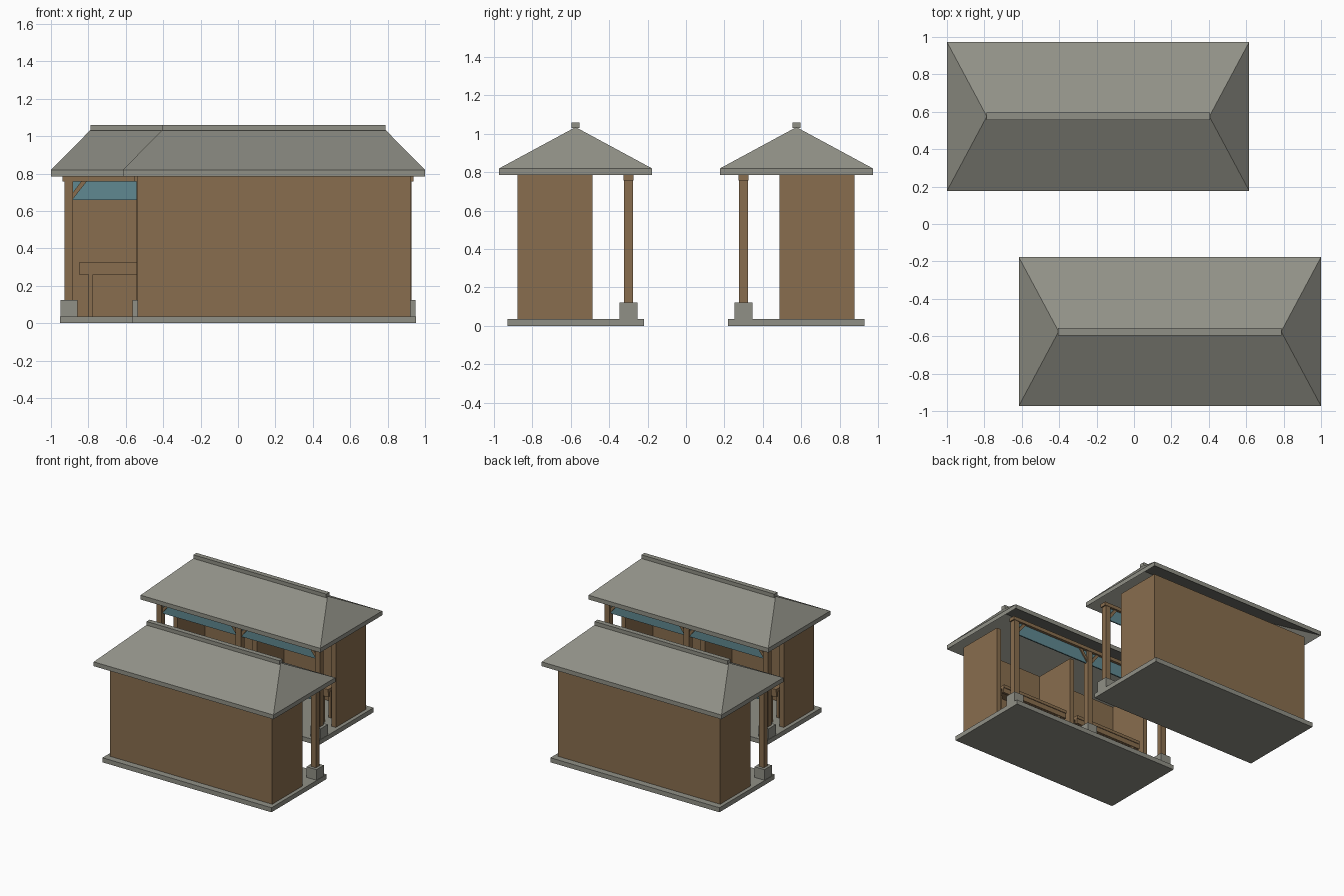
import bpy, bmesh, math

if "Cube" in bpy.data.objects:
    bpy.data.objects.remove(bpy.data.objects["Cube"])


def material(name, rgb):
    m = bpy.data.materials.new(name)
    m.diffuse_color = (*rgb, 1)
    m.use_nodes = True
    m.node_tree.nodes["Principled BSDF"].inputs["Base Color"].default_value = m.diffuse_color
    return m


STONE = material("stone grey", (0.28, 0.28, 0.24))
WOOD = material("brown wood", (0.25, 0.155, 0.077))
TEAL = material("teal cloth", (0.115, 0.25, 0.285))

# Both halls are the same, the second one turned half way round
HALLS = [("back", (-0.192, 0.575, 0), 0), ("front", (0.192, -0.575, 0), math.pi)]


def add(name, bm, mat):
    bmesh.ops.recalc_face_normals(bm, faces=bm.faces)
    mesh = bpy.data.meshes.new(name)
    bm.to_mesh(mesh)
    bm.free()
    mesh.materials.append(mat)
    for side, loc, turn in HALLS:
        ob = bpy.data.objects.new(f"{side}_{name}", mesh)
        ob.location = loc
        ob.rotation_euler.z = turn
        bpy.context.collection.objects.link(ob)


def box(name, x, y, z, mat):
    bm = bmesh.new()
    bmesh.ops.create_cube(bm, size=1)
    for v in bm.verts:
        for i, (lo, hi) in enumerate((x, y, z)):
            v.co[i] = lo if v.co[i] < 0 else hi
    add(name, bm, mat)


def prism(name, profile, y, mat):
    # extrude an x-z outline along y
    bm = bmesh.new()
    face = bm.faces.new([bm.verts.new((px, y[0], pz)) for px, pz in profile])
    new = bmesh.ops.extrude_face_region(bm, geom=[face])["geom"]
    for v in new:
        if isinstance(v, bmesh.types.BMVert):
            v.co.y = y[1]
    add(name, bm, mat)


def hip_roof(name, hx, hy, ridge, eave, top, thick, mat):
    # hollow hipped shell with vertical eave edge
    bm = bmesh.new()
    rims = []
    for dz in (0, -thick):
        c = [bm.verts.new((sx * hx, sy * hy, eave + dz))
             for sx, sy in ((-1, -1), (1, -1), (1, 1), (-1, 1))]
        r = [bm.verts.new((s * ridge, 0, top + dz)) for s in (-1, 1)]
        for f in ((c[0], c[1], r[1], r[0]), (c[1], c[2], r[1]),
                  (c[2], c[3], r[0], r[1]), (c[3], c[0], r[0])):
            bm.faces.new(f)
        rims.append(c)
    for i in range(4):
        j = (i + 1) % 4
        bm.faces.new((rims[0][i], rims[0][j], rims[1][j], rims[1][i]))
    add(name, bm, mat)


# Floor slab, roof and ridge
box("floor_slab", (-0.76, 0.76), (-0.355, 0.355), (0, 0.037), STONE)
hip_roof("roof", 0.808, 0.398, 0.595, 0.82, 1.035, 0.035, STONE)
box("ridge_cap", (-0.597, 0.597), (-0.02, 0.02), (1.03, 1.06), STONE)

# Walls: back, two ends and a partition
Z = (0.037, 0.785)
box("back_wall", (-0.73, 0.73), (0.265, 0.302), Z, WOOD)
box("left_wall", (-0.73, -0.692), (-0.087, 0.265), Z, WOOD)
box("right_wall", (0.692, 0.73), (-0.087, 0.265), Z, WOOD)
box("partition_wall", (-0.019, 0.019), (-0.087, 0.265), Z, WOOD)

# Open front: posts on stone feet under a beam
PY = -0.275
box("front_beam", (-0.745, 0.745), (PY - 0.026, PY + 0.026), (0.758, 0.787), WOOD)
for n, px in enumerate((-0.712, 0, 0.712), 1):
    box(f"post_foot_{n}", (px - 0.045, px + 0.045), (PY - 0.047, PY + 0.047),
        (0.037, 0.123), STONE)
    box(f"post_{n}", (px - 0.023, px + 0.023), (PY - 0.023, PY + 0.023),
        (0.12, 0.76), WOOD)
    for s in (-1, 1):
        if abs(px + s * 0.1) < 0.72:
            x0 = px + s * 0.022
            prism(f"brace_{n}_{'right' if s > 0 else 'left'}",
                  [(x0, 0.665), (x0, 0.70), (x0 + s * 0.045, 0.76), (x0 + s * 0.075, 0.76)],
                  (PY - 0.014, PY + 0.014), WOOD)

# Each bay: hanging panel and a counter behind the wall line
for bay, cx in (("left", -0.356), ("right", 0.356)):
    box(f"{bay}_hanging_panel", (cx - 0.334, cx + 0.334), (PY - 0.005, PY + 0.005),
        (0.658, 0.76), TEAL)
    box(f"{bay}_counter_top", (cx - 0.303, cx + 0.303), (-0.085, 0.06), (0.30, 0.325), WOOD)
    box(f"{bay}_counter_board", (cx - 0.303, cx + 0.303), (-0.08, -0.06), (0.26, 0.30), WOOD)
    for k, lx in enumerate((cx - 0.24, cx + 0.24), 1):
        for row, ly in (("front", -0.065), ("rear", 0.04)):
            box(f"{bay}_counter_{row}_leg_{k}", (lx - 0.012, lx + 0.012),
                (ly - 0.012, ly + 0.012), (0.037, 0.30), WOOD)
